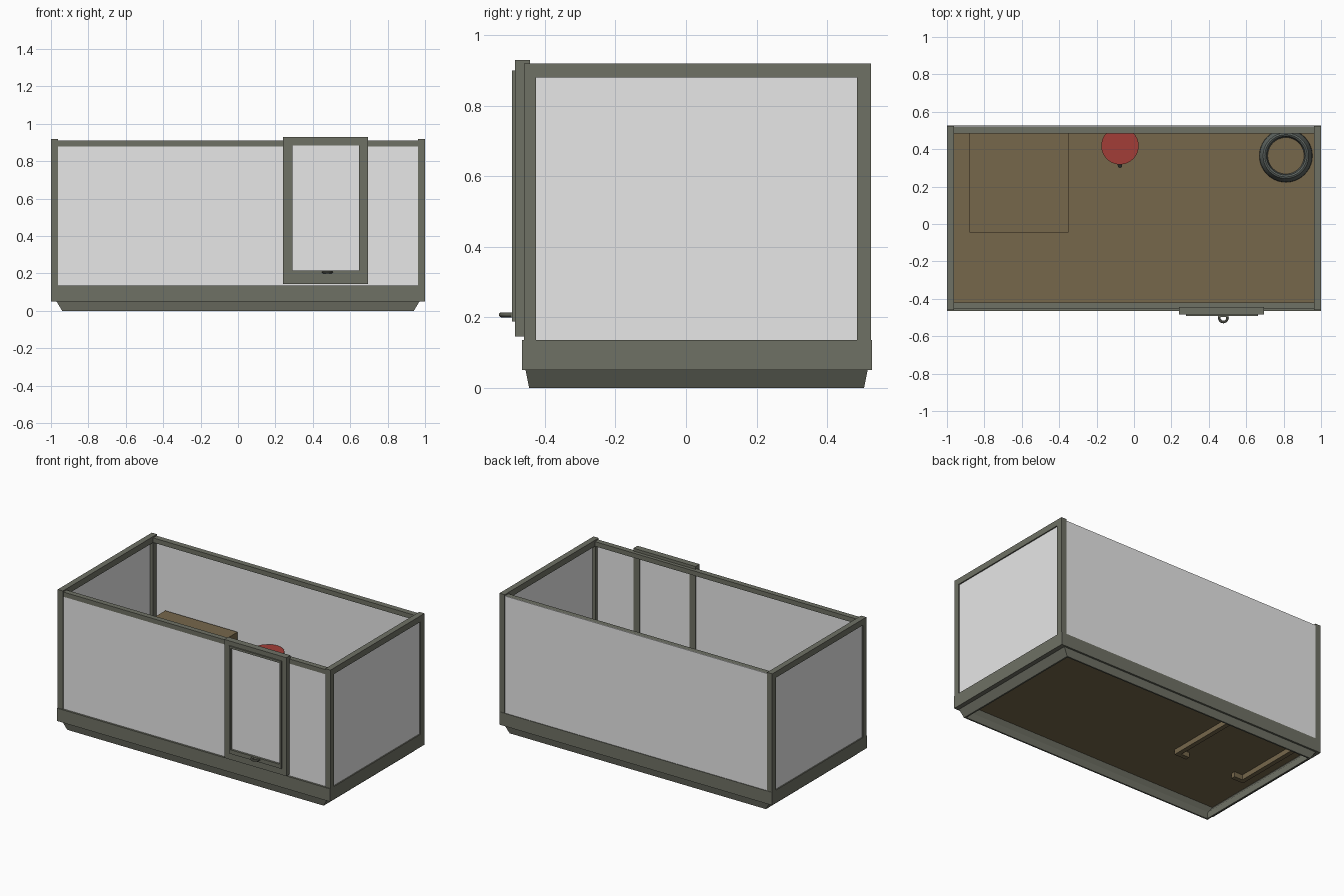
import bpy, bmesh, math
from mathutils import Vector

if "Cube" in bpy.data.objects:
    bpy.data.objects.remove(bpy.data.objects["Cube"])


def lin(c):
    c /= 255
    return c / 12.92 if c < 0.04045 else ((c + 0.055) / 1.055) ** 2.4


def mat(name, r, g, b):
    m = bpy.data.materials.new(name)
    m.diffuse_color = (lin(r), lin(g), lin(b), 1)
    m.use_nodes = True
    m.node_tree.nodes["Principled BSDF"].inputs["Base Color"].default_value = m.diffuse_color
    return m


FRAME = mat("grey green frame", 111, 113, 101)
GLASS = mat("pale grey glass", 231, 231, 231)
WOOD = mat("brown wood", 118, 103, 75)
RED = mat("red plastic", 162, 61, 55)
METAL = mat("dark metal", 94, 101, 97)


def finish(name, bm, m, smooth=False):
    bmesh.ops.recalc_face_normals(bm, faces=bm.faces)
    me = bpy.data.meshes.new(name)
    bm.to_mesh(me)
    bm.free()
    me.materials.append(m)
    ob = bpy.data.objects.new(name, me)
    bpy.context.collection.objects.link(ob)
    if smooth:
        bpy.ops.object.select_all(action='DESELECT')
        ob.select_set(True)
        bpy.context.view_layer.objects.active = ob
        bpy.ops.object.shade_smooth_by_angle(angle=math.radians(35))
    return ob


def box(name, x0, x1, y0, y1, z0, z1, m):
    bm = bmesh.new()
    bmesh.ops.create_cube(bm, size=1)
    for v in bm.verts:
        v.co = ((x0 + x1) / 2 + v.co.x * (x1 - x0), (y0 + y1) / 2 + v.co.y * (y1 - y0),
                (z0 + z1) / 2 + v.co.z * (z1 - z0))
    return finish(name, bm, m)


def loft(name, rings, m, closed=True, smooth=False, caps=False):
    """Bridge consecutive rings of points."""
    bm = bmesh.new()
    vs = [[bm.verts.new(p) for p in r] for r in rings]
    k, n = len(vs), len(vs[0])
    for i in range(k if closed else k - 1):
        a, b = vs[i], vs[(i + 1) % k]
        for j in range(n):
            bm.faces.new((a[j], a[(j + 1) % n], b[(j + 1) % n], b[j]))
    if caps:
        bm.faces.new(vs[0])
        bm.faces.new(vs[-1])
    return finish(name, bm, m, smooth)


def circle(cx, cy, r, z, n=32):
    return [(cx + r * math.cos(2 * math.pi * i / n), cy + r * math.sin(2 * math.pi * i / n), z)
            for i in range(n)]


def rect(hx, y0, y1, z):
    return [(-hx, y0, z), (hx, y0, z), (hx, y1, z), (-hx, y1, z)]


def picture_frame(name, x0, x1, z0, z1, w, y0, y1):
    """Rectangular frame standing in the xz plane."""
    def ring(d, y):
        return [(x0 + d, y, z0 + d), (x1 - d, y, z0 + d), (x1 - d, y, z1 - d), (x0 + d, y, z1 - d)]
    loft(name, [ring(0, y0), ring(0, y1), ring(w, y1), ring(w, y0)], FRAME)


# hollow base tray: tapered skirt and upright band
loft("base_tray", [rect(.94, -.445, .505, 0), rect(.97, -.455, .515, .05), rect(1, -.465, .527, .05),
                   rect(1, -.465, .527, .135), rect(.962, -.425, .487, .135),
                   rect(.962, -.425, .487, .08), rect(.94, -.44, .5, .05), rect(.93, -.435, .495, 0)], FRAME)
box("floor", -.965, .965, -.445, .505, .083, .093, WOOD)

# corner posts, end rails and end glass
for s, side in ((-1, "left"), (1, "right")):
    xa, xb = sorted((s * .962, s * 1.0))
    box(side + "_front_post", xa, xb, -.46, -.425, .13, .92, FRAME)
    box(side + "_back_post", xa, xb, .485, .525, .13, .92, FRAME)
    box(side + "_top_rail", xa, xb, -.425, .485, .88, .92, FRAME)
    xa, xb = sorted((s * .985, s * .992))
    box(side + "_glass", xa, xb, -.43, .49, .13, .885, GLASS)

# long rails and glass
box("back_top_rail", -.962, .962, .485, .519, .88, .911, FRAME)
box("back_glass", -.965, .965, .518, .523, .13, .911, GLASS)
box("front_top_rail", -.962, .962, -.455, -.42, .88, .911, FRAME)
box("front_glass_left", -.965, .27, -.452, -.445, .13, .885, GLASS)
box("front_glass_right", .67, .965, -.452, -.445, .13, .885, GLASS)
box("front_glass_sill", .27, .67, -.452, -.445, .13, .16, GLASS)

# door with surround, leaf and pull ring
picture_frame("door_surround", .24, .695, .145, .93, .045, -.485, -.443)
picture_frame("door_leaf", .278, .662, .188, .9, .014, -.493, -.465)
box("door_leaf_bottom_rail", .285, .655, -.493, -.465, .19, .215, FRAME)
box("door_glass", .28, .66, -.479, -.446, .188, .89, GLASS)
rings = []
for i in range(24):
    a = 2 * math.pi * i / 24
    d = Vector((math.cos(a), math.sin(a), 0))
    rings.append([Vector((.478, -.502, .207)) + d * (.022 + .007 * math.cos(2 * math.pi * j / 8))
                  + Vector((0, 0, .007 * math.sin(2 * math.pi * j / 8))) for j in range(8)])
loft("door_pull_ring", rings, FRAME, smooth=True)
box("door_pull_mount", .45, .506, -.497, -.485, .2, .214, FRAME)

# wooden hide: roof, side walls and a front with a wide doorway
hx0, hx1, hy0, hy1, hb, ht = -.88, -.35, -.045, .495, .05, .447
box("hide_roof", hx0, hx1, hy0, hy1, ht - .03, ht, WOOD)
box("hide_left_wall", hx0, hx0 + .03, hy0, hy1, hb, ht - .03, WOOD)
box("hide_right_wall", hx1 - .03, hx1, hy0, hy1, hb, ht - .03, WOOD)
box("hide_left_jamb", hx0 + .03, hx0 + .09, hy0, hy0 + .03, hb, ht - .03, WOOD)
box("hide_right_jamb", hx1 - .09, hx1 - .03, hy0, hy0 + .03, hb, ht - .03, WOOD)
box("hide_lintel", hx0 + .09, hx1 - .09, hy0, hy0 + .03, ht - .1, ht - .03, WOOD)

# water bottle on the back wall with a spout
bx, by = -.075, .418
loft("water_bottle", [circle(bx, by, .05, .2), circle(bx, by, .1, .235), circle(bx, by, .1, .422)],
     RED, closed=False, smooth=True, caps=True)
loft("bottle_spout", [circle(bx, .312, .012, .16, 12), circle(bx, .37, .014, .23, 12)],
     METAL, closed=False, smooth=True, caps=True)

# food bowl, turned from a profile
px, py = .812, .365
loft("food_bowl", [circle(px, py, r, z, 40) for r, z in
                   ((.142, .093), (.14, .118), (.122, .153), (.113, .157), (.104, .151), (.098, .123),
                    (.095, .093))], METAL, smooth=True)
loft("bowl_food", [circle(px, py, .1, .095, 40), circle(px, py, .1, .118, 40)], WOOD, closed=False, caps=True)
